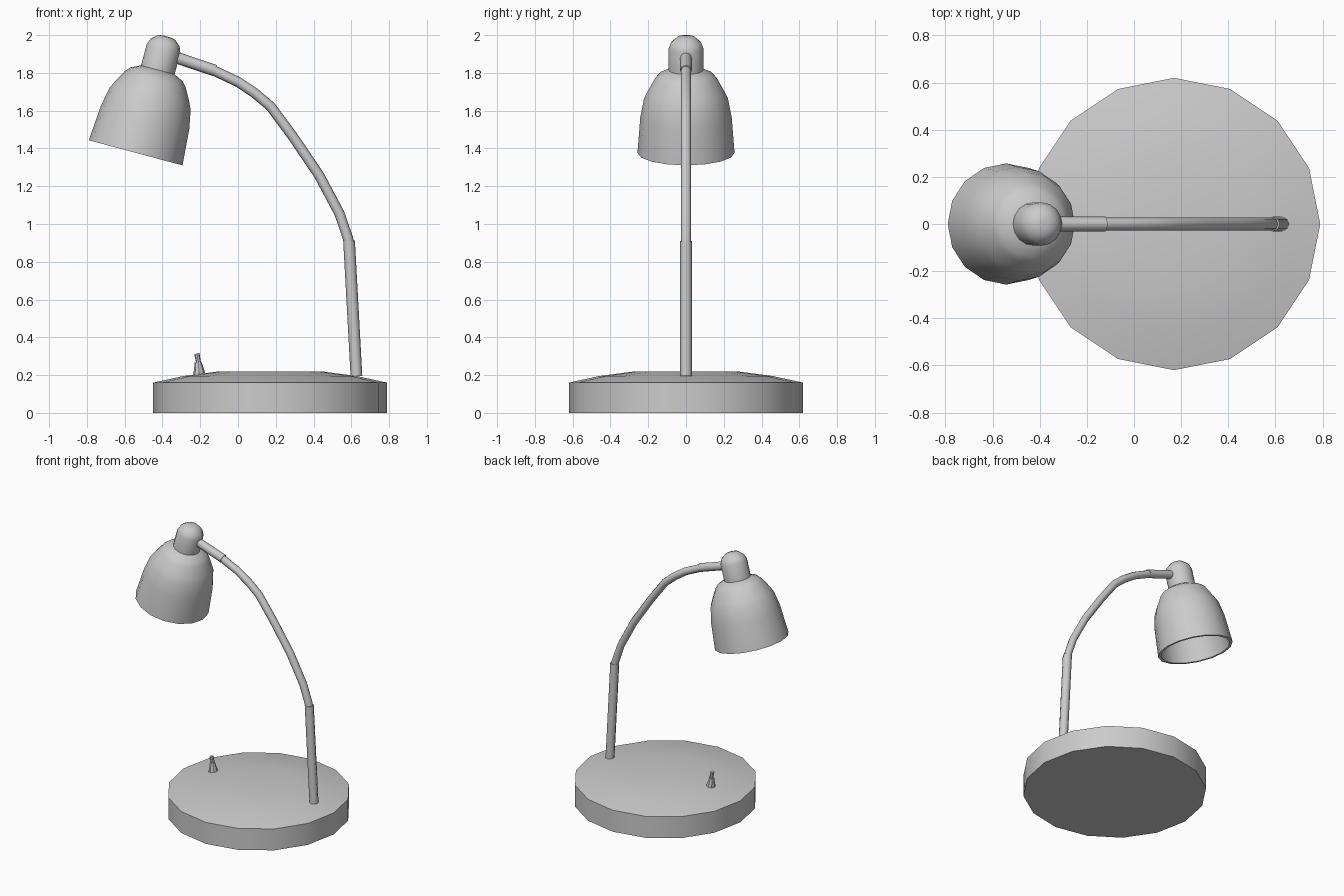
import bpy, bmesh, math
from mathutils import Vector, Matrix

if "Cube" in bpy.data.objects:
    bpy.data.objects.remove(bpy.data.objects["Cube"])


def finish(name, bm, angle=40):
    bmesh.ops.recalc_face_normals(bm, faces=bm.faces)
    me = bpy.data.meshes.new(name)
    bm.to_mesh(me)
    bm.free()
    ob = bpy.data.objects.new(name, me)
    bpy.context.collection.objects.link(ob)
    bpy.ops.object.select_all(action='DESELECT')
    ob.select_set(True)
    bpy.context.view_layer.objects.active = ob
    bpy.ops.object.shade_smooth_by_angle(angle=math.radians(angle))
    return ob


def skin(bm, rings):
    # bridge successive rings and cap both ends
    n = len(rings[0])
    for a, b in zip(rings, rings[1:]):
        for i in range(n):
            j = (i + 1) % n
            bm.faces.new((a[i], a[j], b[j], b[i]))
    bm.faces.new(rings[0])
    bm.faces.new(rings[-1])


def lathe(name, profile, sides, origin, tilt=0):
    # profile of (radius, height) turned about an axis leaning in the xz plane
    m = Matrix.Translation(origin) @ Matrix.Rotation(math.radians(tilt), 4, 'Y')
    bm = bmesh.new()
    rings = []
    for r, h in profile:
        rings.append([bm.verts.new(m @ Vector((r * math.cos(k * math.tau / sides),
                                               r * math.sin(k * math.tau / sides), h)))
                      for k in range(sides)])
    skin(bm, rings)
    return finish(name, bm)


def tube(name, path, radius, sides=8):
    # round tube along (x, z) points at y = 0
    pts = [Vector((x, 0, z)) for x, z in path]
    side = Vector((0, 1, 0))
    bm = bmesh.new()
    rings = []
    for i, p in enumerate(pts):
        t = (pts[min(i + 1, len(pts) - 1)] - pts[max(i - 1, 0)]).normalized()
        up = t.cross(side)
        rings.append([bm.verts.new(p + radius * (math.cos(k * math.tau / sides) * side
                                                 + math.sin(k * math.tau / sides) * up))
                      for k in range(sides)])
    skin(bm, rings)
    return finish(name, bm, 50)


# Domed round base
lathe("base", [(0.62, 0), (0.62, 0.16), (0.46, 0.195), (0.27, 0.22)], 16, (0.17, 0, 0))

# Arm: lower post, bent neck, end sleeve
tube("lower_post", [(0.627, 0.195), (0.588, 0.91)], 0.031)
tube("bent_neck", [(0.588, 0.89), (0.582, 0.925), (0.537, 1.056), (0.43, 1.257), (0.29, 1.464),
                   (0.172, 1.623), (0.09, 1.692), (0, 1.752), (-0.14, 1.818)], 0.027)
tube("neck_sleeve", [(-0.122, 1.812), (-0.335, 1.884)], 0.031)

# Tilted lamp head: thin open shade and rounded cap
head = (-0.542, 0, 1.377)
lathe("shade", [(0.08, 0.46), (0.143, 0.43), (0.167, 0.403), (0.204, 0.335), (0.222, 0.297),
                (0.242, 0.195), (0.257, 0), (0.238, 0), (0.222, 0.19), (0.203, 0.285),
                (0.15, 0.385), (0.07, 0.435)], 16, head, 15)
lathe("cap", [(0.092, 0.445), (0.092, 0.572), (0.079, 0.605), (0.045, 0.634), (0.015, 0.638)],
      16, head, 15)

# Toggle switch
lathe("switch_collar", [(0.032, -0.01), (0.031, 0.01), (0.018, 0.068)], 8, (-0.204, 0, 0.2), -6)
lathe("switch_lever", [(0.013, 0), (0.014, 0.055)], 8, (-0.208, 0, 0.26), -10)
